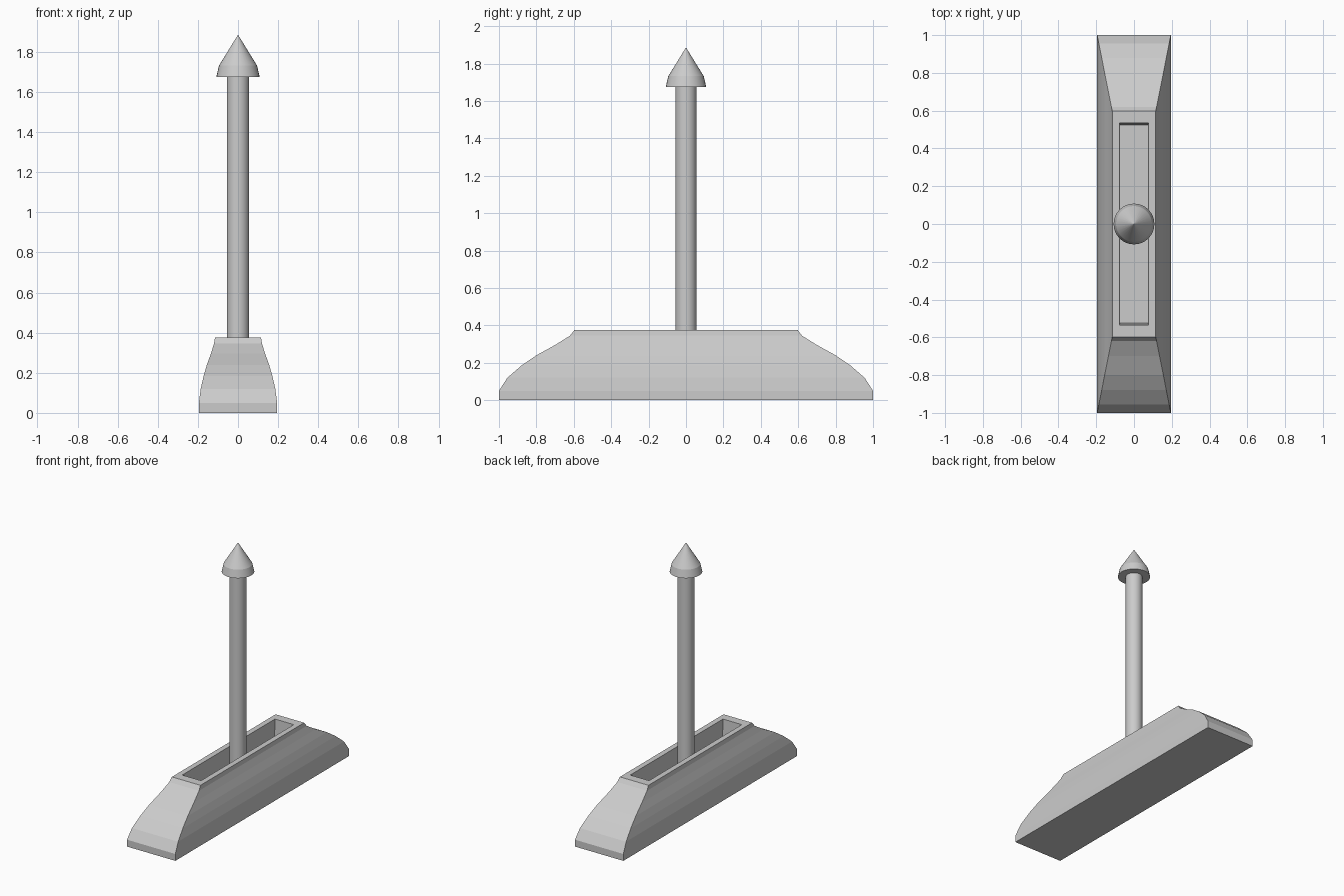
import bpy, bmesh, math

cube = bpy.data.objects.get("Cube")
if cube:
    bpy.data.objects.remove(cube, do_unlink=True)

# Single plain grey
grey = bpy.data.materials.new("light grey")
grey.use_nodes = True
COLOUR = (0.6, 0.6, 0.6, 1)
grey.diffuse_color = COLOUR
grey.node_tree.nodes["Principled BSDF"].inputs["Base Color"].default_value = COLOUR


def loft(name, rings, smooth_angle=None):
    """Skin a stack of rings (lists of points) and cap both ends."""
    bm = bmesh.new()
    loops = [[bm.verts.new(p) for p in ring] for ring in rings]
    for a, b in zip(loops, loops[1:]):
        n = len(a)
        for i in range(n):
            j = (i + 1) % n
            bm.faces.new((a[i], a[j], b[j], b[i]))
    bm.faces.new(loops[0][::-1])
    bm.faces.new(loops[-1])
    bmesh.ops.remove_doubles(bm, verts=bm.verts, dist=1e-5)
    bmesh.ops.recalc_face_normals(bm, faces=bm.faces)
    mesh = bpy.data.meshes.new(name)
    bm.to_mesh(mesh)
    bm.free()
    mesh.materials.append(grey)
    obj = bpy.data.objects.new(name, mesh)
    bpy.context.collection.objects.link(obj)
    if smooth_angle is not None:
        bpy.ops.object.select_all(action="DESELECT")
        obj.select_set(True)
        bpy.context.view_layer.objects.active = obj
        bpy.ops.object.shade_smooth_by_angle(angle=math.radians(smooth_angle))
    return obj


def rect(hx, hy, z):
    return [(-hx, -hy, z), (hx, -hy, z), (hx, hy, z), (-hx, hy, z)]


def circle(r, z, n=32):
    return [(r * math.cos(2 * math.pi * i / n),
             r * math.sin(2 * math.pi * i / n), z) for i in range(n)]


# Base: curved tapering sides, straight mitred corners, open slot in the top
profile = [(1.0, 0.0), (1.0, 0.05), (0.955, 0.12), (0.88, 0.185),
           (0.80, 0.24), (0.70, 0.295), (0.62, 0.345), (0.597, 0.375)]
rings = [rect(0.115 + 0.08 * (y - 0.597) / 0.403, y, z) for y, z in profile]
rings += [rect(0.076, 0.534, 0.375), rect(0.075, 0.525, 0.12)]
loft("base", rings)

# Pole standing on the slot floor
loft("pole", [circle(0.056, 0.12), circle(0.056, 1.68)], 30)

# Pointed cap with a short flared skirt
loft("cap", [circle(0.108, 1.675), circle(0.095, 1.732), circle(0.0005, 1.885)], 15)
